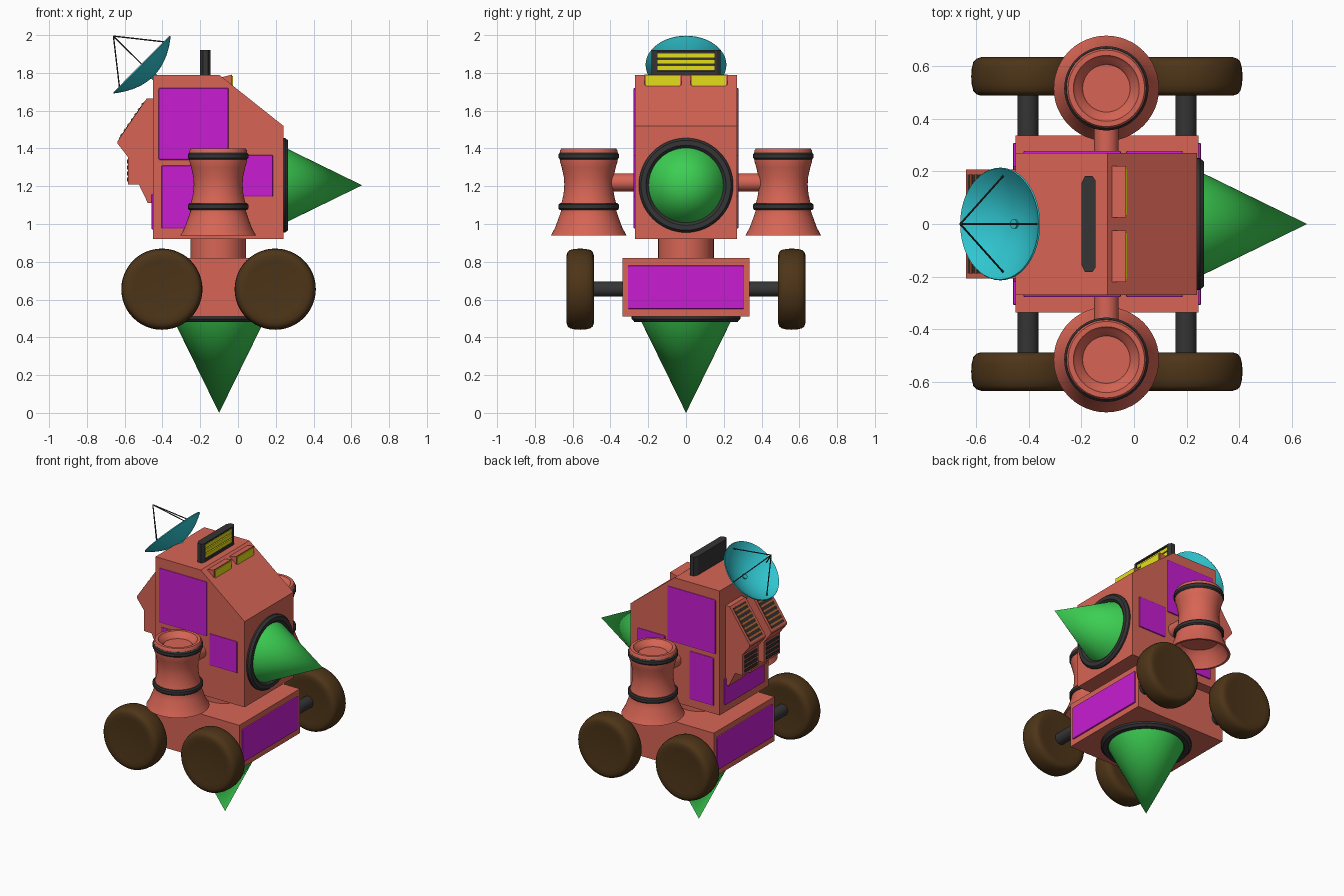
import bpy, bmesh, math
from mathutils import Vector

if "Cube" in bpy.data.objects:
    bpy.data.objects.remove(bpy.data.objects["Cube"])


def material(name, rgb):
    m = bpy.data.materials.new(name)
    m.diffuse_color = (*rgb, 1)
    m.use_nodes = True
    m.node_tree.nodes["Principled BSDF"].inputs["Base Color"].default_value = m.diffuse_color
    return m


RED = material("coral", (0.68, 0.13, 0.09))
PURPLE = material("purple", (0.58, 0.012, 0.64))
GREEN = material("green", (0.045, 0.62, 0.085))
YELLOW = material("yellow", (0.78, 0.74, 0.01))
CYAN = material("cyan", (0.03, 0.57, 0.64))
DARK = material("dark", (0.035, 0.035, 0.035))
BROWN = material("brown", (0.075, 0.035, 0.009))
ORANGE = material("orange", (0.55, 0.14, 0.03))


def finish(name, bm, mat, smooth=False):
    bmesh.ops.remove_doubles(bm, verts=bm.verts, dist=1e-5)
    bmesh.ops.recalc_face_normals(bm, faces=bm.faces)
    me = bpy.data.meshes.new(name)
    bm.to_mesh(me)
    bm.free()
    ob = bpy.data.objects.new(name, me)
    bpy.context.collection.objects.link(ob)
    me.materials.append(mat)
    if smooth:
        bpy.ops.object.select_all(action='DESELECT')
        ob.select_set(True)
        bpy.context.view_layer.objects.active = ob
        bpy.ops.object.shade_smooth_by_angle(angle=math.radians(35))
    return ob


def box(name, lo, hi, mat):
    bm = bmesh.new()
    bmesh.ops.create_cube(bm, size=1)
    for v in bm.verts:
        v.co = [l + (c + 0.5) * (h - l) for c, l, h in zip(v.co, lo, hi)]
    return finish(name, bm, mat)


def panel(name, lo, hi, mat):
    ob = box(name, lo, hi, mat)
    bev = ob.modifiers.new("soft_edge", 'BEVEL')
    bev.width = 0.006
    bev.segments = 2
    return ob


def prism(name, pts, lo, hi, mat, plan=False):
    """Extrude an xz outline along y, or an xy outline along z."""
    bm = bmesh.new()
    rings = [[bm.verts.new((a, b, d) if plan else (a, d, b)) for a, b in pts] for d in (lo, hi)]
    bm.faces.new(rings[0])
    bm.faces.new(rings[1])
    for i in range(len(pts)):
        j = (i + 1) % len(pts)
        bm.faces.new((rings[0][i], rings[0][j], rings[1][j], rings[1][i]))
    return finish(name, bm, mat)


def lathe(name, profile, loc, axis, mat, n=48, closed=False):
    """Revolve (radius, height) points about an axis through loc."""
    bm = bmesh.new()
    q = Vector(axis).to_track_quat('Z', 'Y')
    rings = [[bm.verts.new(q @ Vector((r * math.cos(2 * math.pi * k / n),
                                       r * math.sin(2 * math.pi * k / n), h)) + Vector(loc))
              for k in range(n)] for r, h in profile]
    pairs = list(zip(rings, rings[1:]))
    if closed:
        pairs.append((rings[-1], rings[0]))
    for a, b in pairs:
        for k in range(n):
            j = (k + 1) % n
            bm.faces.new((a[k], a[j], b[j], b[k]))
    bmesh.ops.dissolve_degenerate(bm, dist=1e-6, edges=bm.edges)
    return finish(name, bm, mat, True)


def rod(name, a, b, r, mat, n=24):
    d = Vector(b) - Vector(a)
    return lathe(name, [(0, 0), (r, 0), (r, d.length), (0, d.length)], a, d, mat, n)


# chassis, neck and hull
box("chassis", (-0.45, -0.335, 0.51), (0.245, 0.335, 0.82), RED)
rod("neck", (-0.105, 0, 0.80), (-0.105, 0, 0.94), 0.147, RED, 48)
prism("hull", [(-0.45, 0.92), (0.24, 0.92), (0.24, 1.52), (-0.10, 1.79), (-0.45, 1.79)],
      -0.27, 0.27, RED)

# coloured panels at both ends
panel("chassis_front_panel", (0.23, -0.308, 0.55), (0.255, 0.308, 0.78), PURPLE)
panel("chassis_rear_panel", (-0.46, -0.308, 0.55), (-0.435, 0.308, 0.78), PURPLE)
panel("hull_rear_panel", (-0.458, -0.22, 0.97), (-0.435, 0.22, 1.16), PURPLE)

# drill cones with dark collars
collar = [(0.185, 0), (0.25, 0), (0.25, 0.015), (0.238, 0.03), (0.212, 0.03), (0.195, 0.015)]
lathe("front_collar", collar, (0.235, 0, 1.205), (1, 0, 0), DARK, 64, True)
lathe("front_cone", [(0, 0), (0.205, 0), (0, 0.42)], (0.237, 0, 1.205), (1, 0, 0), GREEN, 64)
lathe("lower_collar", [(r * 1.15, h) for r, h in collar], (-0.10, 0, 0.512), (0, 0, -1), DARK, 64, True)
lathe("lower_cone", [(0, 0), (0.25, 0), (0, 0.51)], (-0.10, 0, 0.51), (0, 0, -1), GREEN, 64)

# parts repeated on the left and right sides
band = [(0.135, -0.018), (0.153, -0.018), (0.16, -0.01), (0.16, 0.01), (0.153, 0.018), (0.135, 0.018)]
tyre = [(0, 0.065), (0.15, 0.07), (0.178, 0.073), (0.196, 0.067), (0.207, 0.055), (0.213, 0.03), (0.215, 0)]
tyre += [(r, -h) for r, h in tyre[-2::-1]]
booster = [(0, 1.36), (0.09, 1.36), (0.095, 1.372), (0.115, 1.385), (0.125, 1.40), (0.145, 1.40),
           (0.152, 1.39), (0.152, 1.33), (0.143, 1.30), (0.132, 1.25), (0.129, 1.21), (0.133, 1.16),
           (0.142, 1.12), (0.148, 1.10), (0.148, 1.065), (0.158, 1.035), (0.178, 0.98), (0.20, 0.94),
           (0.185, 0.94), (0.15, 1.01), (0.12, 1.04), (0, 1.05)]

for side, s in (("left", 1), ("right", -1)):
    def across(a, b):
        return sorted((s * a, s * b))

    for pname, x0, x1, z0, z1 in (("upper", -0.42, -0.05, 1.34, 1.72),
                                  ("lower", -0.405, -0.22, 0.975, 1.31),
                                  ("forward", -0.03, 0.185, 1.145, 1.365)):
        y0, y1 = across(0.255, 0.278)
        panel(f"{side}_{pname}_panel", (x0, y0, z0), (x1, y1, z1), PURPLE)

    # booster on its arm
    c = (-0.105, s * 0.515, 0)
    rod(f"{side}_booster_arm", (-0.105, s * 0.25, 1.22), (-0.105, s * 0.42, 1.22), 0.047, RED)
    lathe(f"{side}_booster", booster, c, (0, 0, 1), RED)
    for bname, z in (("upper", 1.36), ("lower", 1.092)):
        lathe(f"{side}_booster_{bname}_band", band, (c[0], c[1], z), (0, 0, 1), DARK, closed=True)

    # wheels and axles
    for end, x in (("rear", -0.403), ("front", 0.197)):
        rod(f"{side}_{end}_axle", (x, s * 0.32, 0.655), (x, s * 0.52, 0.655), 0.04, DARK)
        lathe(f"{side}_{end}_wheel", tyre, (x, s * 0.56, 0.655), (0, 1, 0), BROWN)

    # headlight and hood
    y0, y1 = across(0.025, 0.22)
    prism(f"{side}_headlight_hood", [(-0.105, 1.772), (-0.031, 1.791), (-0.031, 1.715), (-0.105, 1.74)],
          y0, y1, RED)
    y0, y1 = across(0.032, 0.212)
    box(f"{side}_headlight", (-0.034, y0, 1.718), (-0.026, y1, 1.784), YELLOW)

    # rear vent with louvres
    y0, y1 = across(0.03, 0.207)
    prism(f"{side}_vent_housing",
          [(-0.44, 1.665), (-0.483, 1.665), (-0.637, 1.44), (-0.637, 1.425), (-0.583, 1.355),
           (-0.583, 1.21), (-0.525, 1.21), (-0.477, 1.11), (-0.44, 1.11)], y0, y1, RED)
    y0, y1 = across(0.05, 0.187)
    top, low = Vector((-0.483, 1.665)), Vector((-0.637, 1.44))
    d = (low - top).normalized()
    nrm = Vector((d.y, -d.x))

    def slope(t0, t1, out):
        return [top + d * t0 - nrm * 0.01, top + d * t1 - nrm * 0.01,
                top + d * t1 + nrm * out, top + d * t0 + nrm * out]

    prism(f"{side}_vent_grille", slope(0.02, 0.26, 0.002), y0, y1, DARK)
    for i in range(7):
        t = 0.032 + i * 0.033
        prism(f"{side}_vent_slat_{i + 1}", slope(t, t + 0.012, 0.006), y0, y1, ORANGE)
    for i in range(4):
        z = 1.225 + i * 0.032
        box(f"{side}_lower_slat_{i + 1}", (-0.588, y0, z), (-0.575, y1, z + 0.02), DARK)

# light bar on the roof: tapered back plate, frame and three lamps
prism("light_bar_back", [(-0.165, 0.183), (-0.185, 0.183), (-0.20, 0.155), (-0.20, -0.155),
                         (-0.185, -0.183), (-0.165, -0.183)], 1.79, 1.922, DARK, True)
for s, side in ((1, "left"), (-1, "right")):
    prism(f"light_bar_{side}_post", [(-0.165, s * 0.15), (-0.165, s * 0.183), (-0.158, s * 0.183),
                                     (-0.146, s * 0.165), (-0.146, s * 0.15)], 1.79, 1.922, DARK, True)
box("light_bar_top", (-0.166, -0.15, 1.912), (-0.146, 0.15, 1.922), DARK)
box("light_bar_base", (-0.166, -0.15, 1.785), (-0.146, 0.15, 1.808), DARK)
for i in range(3):
    z = 1.812 + i * 0.034
    box(f"light_bar_lamp_{i + 1}", (-0.166, -0.15, z), (-0.150, 0.15, z + 0.026), YELLOW)

# dish antenna tilted up and back, with feed struts
axis = Vector((-0.709, 0, 0.705))
rim = Vector((-0.507, 0, 1.843))
up = Vector((0.705, 0, 0.709))
R, depth, steps = 0.214, 0.085, 10
outer = [(R * i / steps, depth * ((i / steps) ** 2 - 1)) for i in range(steps + 1)]
inner = [(r * 0.985, h + 0.006) for r, h in reversed(outer)]
lathe("dish", outer + inner, rim, axis, CYAN, 48)
rod("dish_mount", rim - axis * 0.12, rim - axis * 0.07, 0.018, CYAN)
focus = rim + axis * 0.215
for i, v in enumerate((up, -up, Vector((0, 1, 0)), Vector((0, -1, 0)))):
    rod(f"dish_strut_{i + 1}", focus, rim + v * 0.185 - axis * 0.018, 0.0035, DARK, 8)
